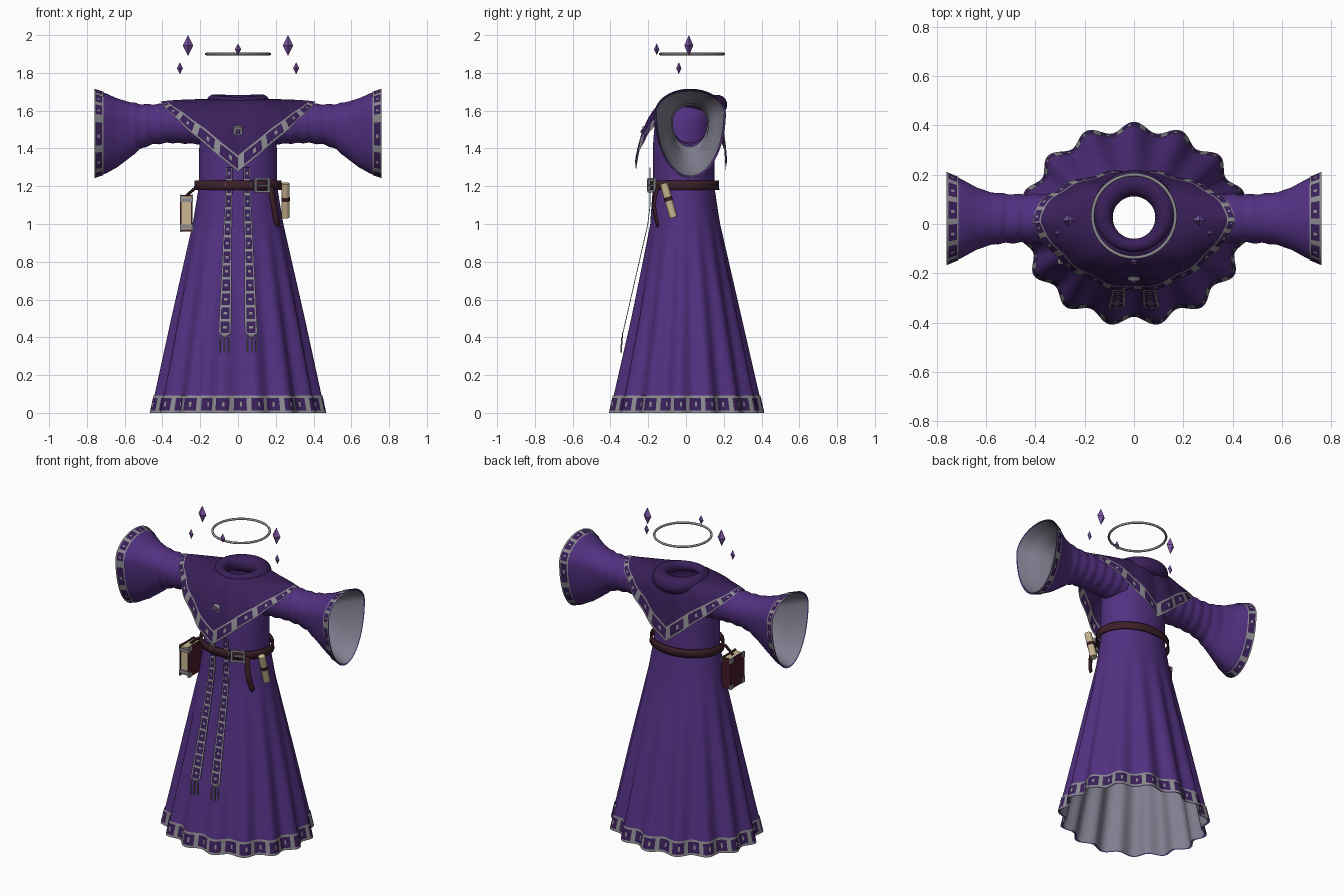
import bpy, bmesh, math
from math import sin, cos, pi
from mathutils import Vector, Matrix

cube = bpy.data.objects.get("Cube")
if cube:
    bpy.data.objects.remove(cube)


def material(name, *rgb):
    m = bpy.data.materials.new(name)
    m.use_nodes = True
    m.diffuse_color = (*rgb, 1)
    m.node_tree.nodes["Principled BSDF"].inputs["Base Color"].default_value = (*rgb, 1)
    return m


ROBE = material("robe purple", .085, .03, .22)
DARK = material("dark purple", .042, .014, .1)
LINING = material("grey lining", .22, .215, .28)
SILVER = material("silver", .26, .26, .28)
LEATHER = material("brown leather", .045, .014, .022)
COVER = material("book maroon", .06, .01, .02)
PAPER = material("parchment", .58, .47, .28)
CRYSTAL = material("violet crystal", .2, .09, .38)


def finish(name, bm, mats, smooth=False, flip=False):
    bmesh.ops.recalc_face_normals(bm, faces=bm.faces)
    if flip:
        bmesh.ops.reverse_faces(bm, faces=bm.faces)
    for f in bm.faces:
        f.smooth = smooth
    me = bpy.data.meshes.new(name)
    bm.to_mesh(me)
    bm.free()
    for m in mats:
        me.materials.append(m)
    ob = bpy.data.objects.new(name, me)
    bpy.context.collection.objects.link(ob)
    return ob


def grid(name, rows, mats, closed=True, rule=None, flip=False, thick=0):
    """Surface through rows of points; rule(row, column) picks the material."""
    bm = bmesh.new()
    vs = [[bm.verts.new(p) for p in r] for r in rows]
    n = len(rows[0])
    for j in range(len(rows) - 1):
        for i in range(n if closed else n - 1):
            k = (i + 1) % n
            f = bm.faces.new((vs[j][i], vs[j][k], vs[j + 1][k], vs[j + 1][i]))
            f.material_index = rule(j, i) if rule else 0
    ob = finish(name, bm, mats, True, flip)
    if thick:
        mod = ob.modifiers.new("thickness", "SOLIDIFY")
        mod.thickness, mod.offset = thick, 0
    return ob


def box(name, centre, size, mat, turn=0):
    bm = bmesh.new()
    bmesh.ops.create_cube(bm, size=1, matrix=Matrix.Translation(centre)
                          @ Matrix.Rotation(turn, 4, 'Z') @ Matrix.Diagonal((*size, 1)))
    return finish(name, bm, [mat])


def rod(name, a, b, r, mat, sides=16, r2=None):
    a, b = Vector(a), Vector(b)
    bm = bmesh.new()
    bmesh.ops.create_cone(bm, cap_ends=True, segments=sides, radius1=r, radius2=r if r2 is None else r2,
                          depth=(b - a).length, matrix=Matrix.Translation((a + b) / 2)
                          @ (b - a).to_track_quat('Z', 'Y').to_matrix().to_4x4())
    return finish(name, bm, [mat])


def at(table, t):
    """Linear lookup in a table sorted by its first entry."""
    for p, q in zip(table, table[1:]):
        if t <= q[0]:
            k = (t - p[0]) / (q[0] - p[0])
            return [u + (v - u) * k for u, v in zip(p[1:], q[1:])]
    return table[-1][1:]


def span(a, b, n):
    return [a + (b - a) * i / n for i in range(n + 1)]


def turns(n):
    return [2 * pi * i / n for i in range(n)]


BAND = (0, .14, .36, .64, .86, 1)    # rows of an embroidered trim


def trim(j, i, period=8):
    """1 = silver: both borders, the cross bars and a small central stud."""
    return int(j in (0, 4) or i % period < 2 or (j == 2 and i % period == period // 2 + 1))


# Robe body: height, half width, front, back
BODY = [(0, .445, -.392, .39), (.5, .345, -.285, .285), (1, .24, -.19, .18), (1.2, .207, -.175, .15),
        (1.42, .205, -.175, .15), (1.54, .2, -.165, .15), (1.61, .17, -.135, .145), (1.65, .1, -.07, .12)]


def body(z, a, off=0):
    rx, front, back = at(BODY, z)
    off += .02 * cos(15 * (a - pi / 2)) * max(0, 1 - z / 1.05)
    return (rx + off) * cos(a), (front + back) / 2 + ((back - front) / 2 + off) * sin(a), z


ring = turns(240)
grid("robe_body", [[body(z, a) for a in ring] for z in span(0, 1.65, 33)], [ROBE])
grid("robe_lining", [[body(z, a, -.008) for a in ring] for z in span(0, 1.15, 12)], [LINING], flip=True)
grid("hem_trim", [[body(.092 * k, a, .005) for a in ring] for k in BAND], [DARK, SILVER], rule=trim)

# Sleeves: distance out, top, bottom, half depth, height of the widest point
SLEEVE = [(.14, 1.635, 1.42, .105, 1.53), (.36, 1.637, 1.43, .1, 1.535), (.46, 1.633, 1.42, .098, 1.535),
          (.52, 1.635, 1.395, .1, 1.54), (.58, 1.647, 1.345, .106, 1.55), (.64, 1.665, 1.3, .127, 1.56),
          (.7, 1.692, 1.267, .16, 1.575), (.76, 1.712, 1.247, .185, 1.585)]


def sleeve(x, a, side, off=0):
    top, low, depth, mid = at(SLEEVE, x)
    if .15 < x < .56:
        off += .0025 * sin(x * 95 + cos(a))
    return (side * x, .022 + (depth + off) * cos(a),
            mid + ((top - mid if sin(a) > 0 else mid - low) + off) * sin(a))


for side, label in ((1, "left"), (-1, "right")):
    ring = turns(96)
    grid(label + "_sleeve", [[sleeve(x, a, side) for a in ring] for x in span(.14, .76, 62)], [ROBE])
    grid(label + "_sleeve_lining", [[sleeve(x, a, side, -.006) for a in ring] for x in span(.5, .759, 20)],
         [LINING], flip=True)
    grid(label + "_cuff_trim", [[sleeve(.712 + .048 * k, a, side, .004) for a in ring] for k in BAND],
         [DARK, SILVER], rule=trim)


# Pointed shoulder cape with an embroidered border
def cape(a, k):
    c, s = cos(a), sin(a)
    inner = Vector((.11 * c, .03 + .11 * s, 1.662))
    reach = -.275 * abs(s) ** 1.5 if s < 0 else .2 * s
    outer = Vector((.41 * c, .01 + reach, 1.648 - .37 * (1 - abs(c)) ** .9))
    v = k if k <= 1 else 1
    if k > 1:                       # border keeps one width all round
        v = 1 - (2 - k) * .06 / (outer - inner).length
    else:
        v = k * (1 - .06 / (outer - inner).length)
    h = .6 * sin(v * pi / 2) + .4 * v
    p = inner.lerp(outer, h)
    p.z = inner.z + (outer.z - inner.z) * (1 - cos(v * pi / 2))
    wave = .006 * (1 + cos(14 * a)) * v * abs(s)
    return p + Vector((c, s, 0)) * wave


levels = span(0, 1, 10) + [1 + k for k in BAND[1:]]
grid("shoulder_cape", [[cape(a, k) for a in turns(160)] for k in levels], [DARK, SILVER],
     rule=lambda j, i: trim(j - 10, i) if j >= 10 else 0)

# Rolled cowl, fuller at the back
cowl = []
for a in turns(64):
    s = sin(a)
    r = .04 + .013 * s
    R = .126 + .006 * s
    cowl.append([((R + r * cos(b)) * cos(a), .033 + (R + r * cos(b)) * s, 1.646 - .015 * max(s, 0)
                  + r * sin(b)) for b in turns(24)])
grid("cowl", cowl + cowl[:1], [DARK])

# Hanging sashes with tassels
SASH = [(.41, -.337, .07, .034), (1, -.202, .054, .021), (1.1, -.19, .05, .019), (1.3, -.19, .046, .017)]
for side, label in ((1, "left"), (-1, "right")):
    rows = []
    for z in span(.41, 1.3, 72):
        y, x, w = at(SASH, z)
        rows.append([(side * x + w * u, y, z + (.03 * (abs(u) - .5) if z < .415 else 0))
                     for u in (-1, -.72, -.3, 0, .3, .72, 1)])
    grid(label + "_sash", rows, [DARK, SILVER], closed=False, thick=.004,
         rule=lambda j, i: int(i in (0, 5) or j < 1 or j % 6 == 0 or (j % 6 == 3 and i in (2, 3))))
    for n in (-1, 0, 1):
        x = side * .073 + n * .024
        rod(f"{label}_tassel_{n + 2}", (x, -.343, .32), (x, -.34, .4), .004, SILVER, 6)

# Belt, buckle and loose end
grid("belt", [[body(z, a, .02) for a in turns(96)] for z in (1.18, 1.205, 1.23)], [LEATHER], thick=.008)
tilt = .4
for n, (dx, dz, w, h) in enumerate(((0, .033, .085, .012), (0, -.033, .085, .012), (-.037, 0, .012, .06),
                                    (.037, 0, .012, .06), (.008, 0, .06, .01))):
    box(f"buckle_bar_{n + 1}", (.127 + dx * cos(tilt), -.182 + dx * sin(tilt), 1.205 + dz),
        (w, .014, h), SILVER, tilt)
grid("belt_end", [[(.172 + .035 * k + u, -.15 - .018 * sin(k * pi) + u * .4, 1.2 - .2 * k - (.018 if k == 1 and u == 0 else 0))
                   for u in (-.015, 0, .015)] for k in span(0, 1, 12)], [LEATHER], closed=False, thick=.008)

# Scroll
rod("scroll", (.252, -.118, 1.215), (.252, -.066, 1.035), .021, PAPER)
rod("scroll_tie", (.252, -.097, 1.143), (.252, -.091, 1.122), .0225, LEATHER)

# Hanging book with clasps and corners
bx, by, bz = -.273, -.09, 1.057
box("book_pages", (bx, by, bz), (.052, .13, .18), PAPER)
for side in (-1, 1):
    box("book_cover", (bx + side * .029, by, bz), (.008, .142, .195), COVER)
    box("book_clasp", (bx, by - .066, bz + side * .07), (.068, .012, .02), SILVER)
    for dy in (-1, 1):
        for dz in (-1, 1):
            box("book_corner", (bx + side * .031, by + dy * .057, bz + dz * .084), (.008, .03, .03), SILVER)
box("book_spine", (bx, by + .067, bz), (.066, .008, .195), COVER)
rod("book_strap", (-.215, by, 1.2), (bx, by, 1.15), .008, LEATHER, 8)

# Brooch
rod("brooch_setting", (0, -.21, 1.493), (0, -.228, 1.49), .03, SILVER, 12, .024)
rod("brooch_gem", (0, -.227, 1.49), (0, -.24, 1.488), .014, CRYSTAL, 8, .006)

# Floating halo and crystals
halo = [[((.168 + .007 * cos(b)) * cos(a), .032 + (.168 + .007 * cos(b)) * sin(a), 1.9 + .007 * sin(b))
         for b in turns(10)] for a in turns(64)]
grid("halo", halo + halo[:1], [SILVER])


def crystal(name, x, y, z, w, h):
    bm = bmesh.new()
    belt = [bm.verts.new((x + w * cos(a), y + w * .85 * sin(a), z)) for a in turns(4)]
    for d in (-h, h):
        tip = bm.verts.new((x, y, z + d))
        for i in range(4):
            bm.faces.new((belt[i], belt[(i + 1) % 4], tip))
    finish(name, bm, [CRYSTAL])


for side, label in ((1, "left"), (-1, "right")):
    crystal(label + "_large_crystal", side * .265, .015, 1.945, .028, .055)
    crystal(label + "_small_crystal", side * .308, -.038, 1.825, .016, .032)
crystal("front_crystal", 0, -.155, 1.925, .017, .03)
